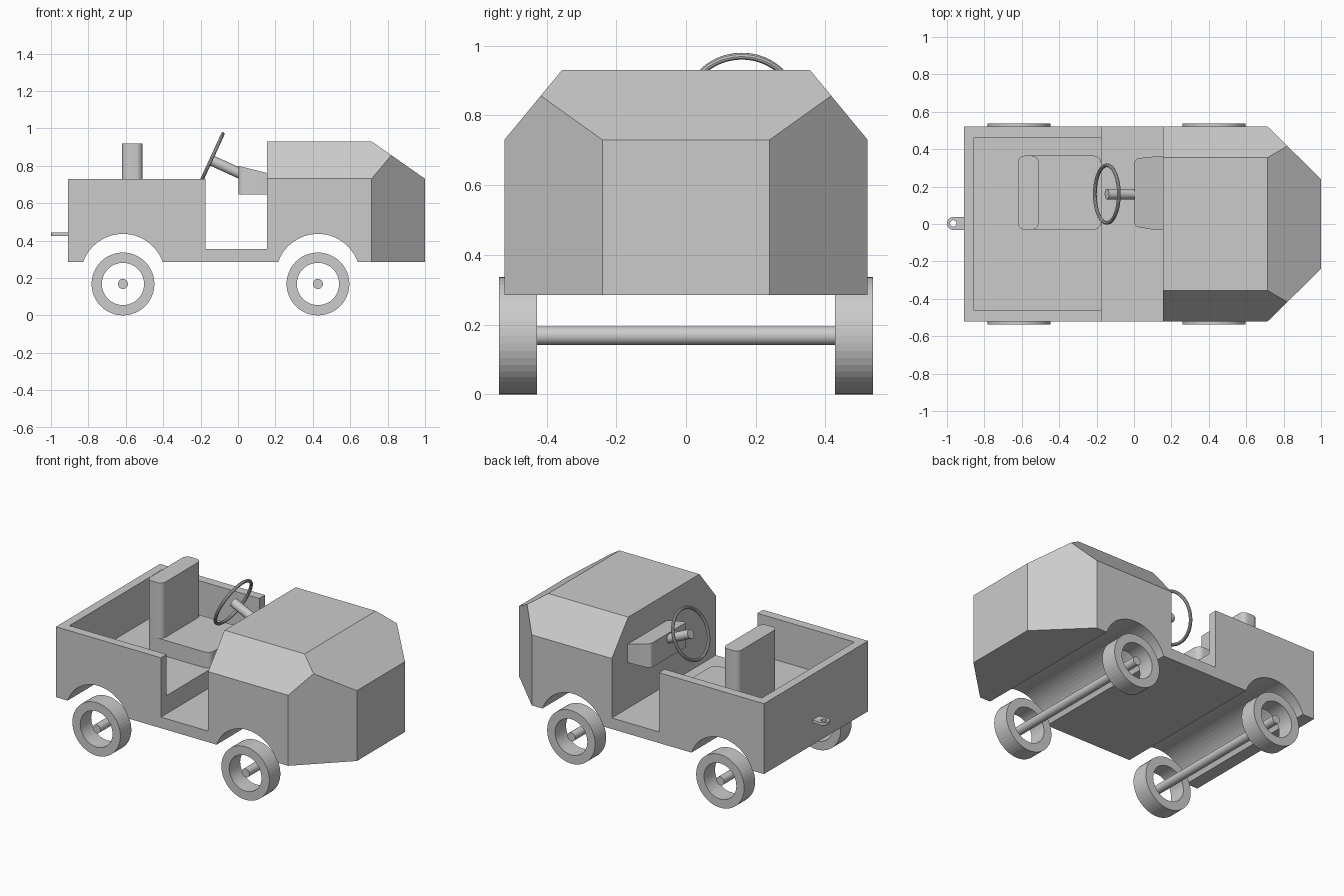
import bpy, bmesh, math
from mathutils import Vector

if "Cube" in bpy.data.objects:
    bpy.data.objects.remove(bpy.data.objects["Cube"])


def finish(bm, name, smooth=False):
    bmesh.ops.recalc_face_normals(bm, faces=bm.faces[:])
    me = bpy.data.meshes.new(name)
    bm.to_mesh(me)
    bm.free()
    ob = bpy.data.objects.new(name, me)
    bpy.context.collection.objects.link(ob)
    if smooth:
        bpy.ops.object.select_all(action='DESELECT')
        ob.select_set(True)
        bpy.context.view_layer.objects.active = ob
        bpy.ops.object.shade_smooth_by_angle(angle=math.radians(35))
    return ob


def extrude(points, vec):
    bm = bmesh.new()
    face = bm.faces.new([bm.verts.new(p) for p in points])
    ext = bmesh.ops.extrude_face_region(bm, geom=[face], use_keep_orig=True)
    verts = [g for g in ext['geom'] if isinstance(g, bmesh.types.BMVert)]
    bmesh.ops.translate(bm, verts=verts, vec=vec)
    return bm


def arc(cx, cy, r, a0, a1, n):
    return [(cx + r * math.cos(math.radians(a0 + (a1 - a0) * i / n)),
             cy + r * math.sin(math.radians(a0 + (a1 - a0) * i / n))) for i in range(n + 1)]


def rounded_rect(x0, x1, y0, y1, r):
    return (arc(x1 - r, y1 - r, r, 0, 90, 6) + arc(x0 + r, y1 - r, r, 90, 180, 6)
            + arc(x0 + r, y0 + r, r, 180, 270, 6) + arc(x1 - r, y0 + r, r, 270, 360, 6))


def lathe(section, centre, axis, n, name, smooth=False):
    # sweep a closed (radius, height) section around an axis
    bm = bmesh.new()
    q = Vector((0, 0, 1)).rotation_difference(Vector(axis))
    rings = []
    for i in range(n):
        a = 2 * math.pi * i / n
        rings.append([bm.verts.new(Vector(centre) + q @ Vector((r * math.cos(a), r * math.sin(a), h)))
                      for r, h in section])
    m = len(section)
    for i in range(n):
        a, b = rings[i], rings[(i + 1) % n]
        for j in range(m):
            k = (j + 1) % m
            bm.faces.new((a[j], b[j], b[k], a[k]))
    return finish(bm, name, smooth)


def rod(p0, p1, r, name):
    p0, p1 = Vector(p0), Vector(p1)
    q = Vector((0, 0, 1)).rotation_difference(p1 - p0)
    pts = [p0 + q @ Vector((x, y, 0)) for x, y in arc(0, 0, r, 0, 345, 23)]
    return finish(extrude(pts, p1 - p0), name, True)


# body: side profile with wheel arches, extruded across the width
AXLES = (-0.615, 0.4275)
half = math.degrees(math.asin(0.075 / 0.2256))
prof = [(-0.91, 0.285)]
for ax in AXLES:
    prof += arc(ax, 0.21, 0.2256, 180 - half, half, 24)
prof += [(1, 0.285), (1, 0.73), (0.715, 0.93), (0.155, 0.93), (0.155, 0.355),
         (-0.175, 0.355), (-0.175, 0.73), (-0.91, 0.73)]
bm = extrude([(x, -0.52, z) for x, z in prof], (0, 1.04, 0))

# slice off the nose corners and the hood shoulders
for s in (-1, 1):
    for co, no in (((1, s * 0.24, 0), (0.28, s * 0.285, 0)),
                   ((0, s * 0.5205, 0.7305), (0, s * 0.2, 0.165))):
        cut = bmesh.ops.bisect_plane(bm, geom=bm.verts[:] + bm.edges[:] + bm.faces[:], dist=1e-5,
                                     plane_co=co, plane_no=Vector(no).normalized(), clear_outer=True)
        edges = [e for e in cut['geom_cut'] if isinstance(e, bmesh.types.BMEdge) and e.is_boundary]
        bmesh.ops.holes_fill(bm, edges=edges, sides=0)
body = finish(bm, "body")

# cargo tub hollow, open toward the footwell
hollow = finish(extrude([(-0.855, -0.463, 0.47), (-0.05, -0.463, 0.47),
                         (-0.05, 0.463, 0.47), (-0.855, 0.463, 0.47)], (0, 0, 0.5)), "tub_cutter")
hollow.hide_render = True
hollow.hide_viewport = True
mod = body.modifiers.new("tub", 'BOOLEAN')
mod.object = hollow
mod.operation = 'DIFFERENCE'
mod.solver = 'EXACT'

# seat
for name, x1, top, r in (("seat_cushion", -0.175, 0.57, 0.04), ("seat_back", -0.51, 0.92, 0.035)):
    pts = rounded_rect(-0.62, x1, -0.03, 0.365, r)
    finish(extrude([(x, y, 0.465) for x, y in pts], (0, 0, top - 0.465)), name, True)

# dashboard: tapered plan, top sloping down to the hood
plan = [(0.16, -0.032)] + [(0.16, 0.362), (0.1, 0.36)] + arc(0.03, 0.325, 0.028, 90, 180, 5) \
    + arc(0.03, 0.01, 0.028, 180, 270, 5) + [(0.1, -0.03)]
bm = extrude([(x, y, 0.645) for x, y in plan], (0, 0, 0.155))
for v in bm.verts:
    if v.co.z > 0.7:
        v.co.z -= 0.25 * v.co.x
finish(bm, "dashboard")

# steering column and wheel
tilt = Vector((-0.909, 0, 0.417))
hub = Vector((-0.145, 0.16, 0.83))
rod(hub - tilt * 0.19, hub, 0.028, "steering_column")
lathe(arc(0.154, 0, 0.01, 0, 324, 9), hub, tilt, 48, "steering_wheel", True)

# axles and tyres
for pos, ax in zip(("rear", "front"), AXLES):
    rod((ax, -0.535, 0.168), (ax, 0.535, 0.168), 0.027, pos + "_axle")
    for side, s in (("right", -1), ("left", 1)):
        lathe([(0.113, -0.055), (0.168, -0.055), (0.168, 0.055), (0.113, 0.055)],
              (ax, s * 0.482, 0.168), (0, 1, 0), 48, f"{pos}_{side}_tyre")

# tow hitch: rounded plate with a hole, built as a strip between two outlines
outer = arc(-0.965, 0.003, 0.035, 90, 270, 12) + [(-0.9, -0.032), (-0.9, 0.038)]
bm = bmesh.new()
loops = []
for z in (0.425, 0.443):
    loops.append([bm.verts.new((x, y, z)) for x, y in outer])
    inner = []
    for x, y in outer:
        a = math.atan2(y - 0.003, x + 0.965)
        inner.append(bm.verts.new((-0.965 + 0.018 * math.cos(a), 0.003 + 0.018 * math.sin(a), z)))
    loops.append(inner)
n = len(outer)
for a, b in ((0, 1), (1, 3), (3, 2), (2, 0)):
    for i in range(n):
        j = (i + 1) % n
        bm.faces.new((loops[a][i], loops[a][j], loops[b][j], loops[b][i]))
finish(bm, "tow_hitch")
